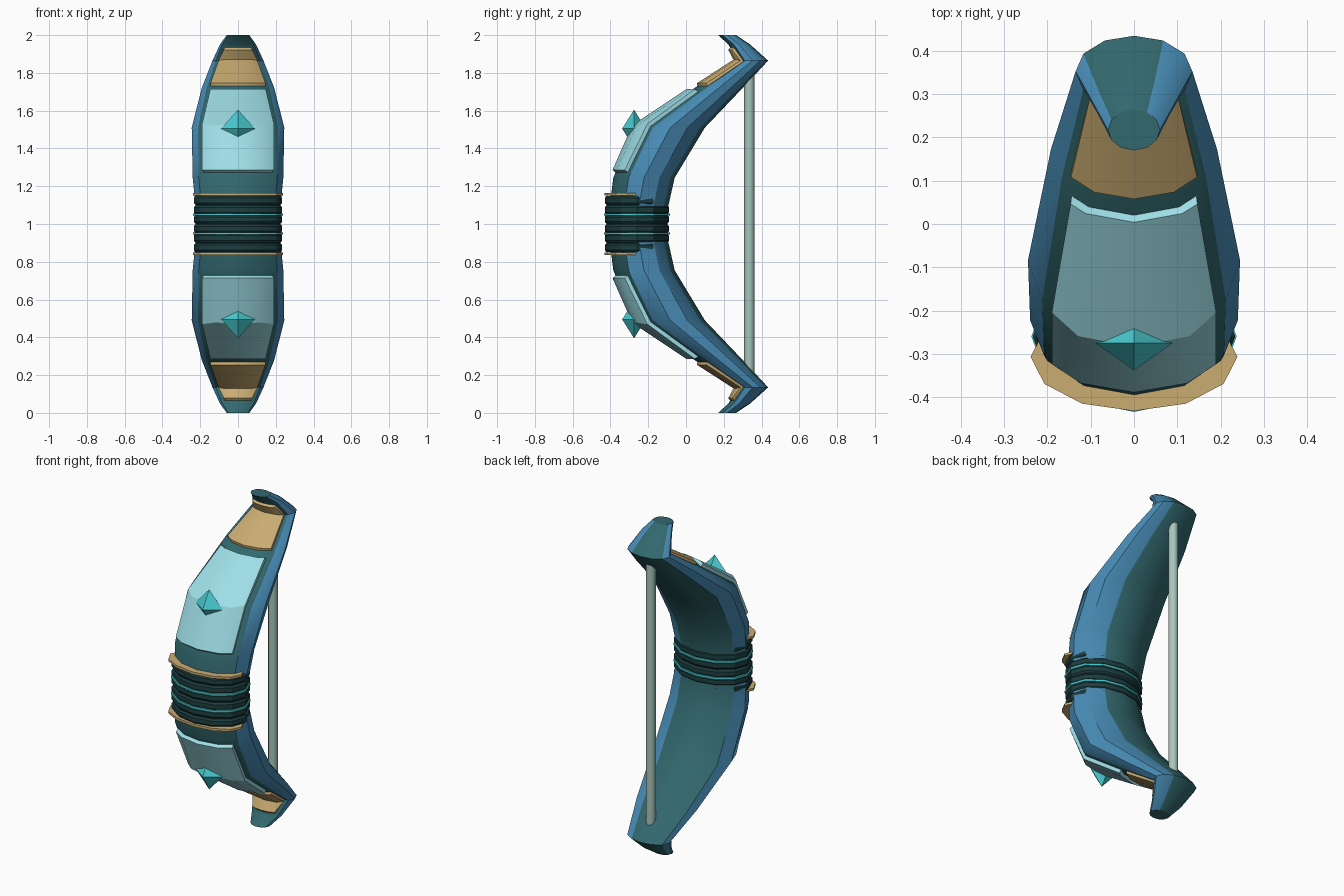
import bpy, bmesh, math
from mathutils import Matrix

SIDES = 12

old = bpy.data.objects.get("Cube")
if old:
    bpy.data.objects.remove(old)


def material(name, r, g, b):
    """Flat material from sRGB bytes, stored as linear values."""
    lin = [((c / 255 + 0.055) / 1.055) ** 2.4 for c in (r, g, b)] + [1]
    m = bpy.data.materials.new(name)
    m.use_nodes = True
    m.diffuse_color = lin
    bsdf = m.node_tree.nodes["Principled BSDF"]
    bsdf.inputs["Base Color"].default_value = lin
    return m


blue = material("limb blue", 72, 140, 182)
teal = material("deep teal", 50, 104, 110)
ice = material("pale ice panel", 160, 224, 233)
tan = material("tan trim", 202, 172, 114)
dark = material("dark grip wrap", 29, 62, 64)
cyan = material("bright cyan", 72, 204, 210)
cord = material("pale cord", 168, 198, 189)


def finish(name, bm, mats, angle=30):
    bmesh.ops.recalc_face_normals(bm, faces=bm.faces)
    mesh = bpy.data.meshes.new(name)
    bm.to_mesh(mesh)
    bm.free()
    for m in mats:
        mesh.materials.append(m)
    ob = bpy.data.objects.new(name, mesh)
    bpy.context.collection.objects.link(ob)
    if angle:
        bpy.ops.object.select_all(action="DESELECT")
        ob.select_set(True)
        bpy.context.view_layer.objects.active = ob
        bpy.ops.object.shade_smooth_by_angle(angle=math.radians(angle))
    return ob


def loft(rings):
    """Skin level ellipses (z, front y, back y, half width); return faces by span."""
    bm = bmesh.new()
    loops = []
    for z, front, back, w in rings:
        mid, ry = (front + back) / 2, (back - front) / 2
        turn = [2 * math.pi * j / SIDES for j in range(SIDES)]
        loops.append([bm.verts.new((w * math.cos(a), mid + ry * math.sin(a), z)) for a in turn])
    spans = []
    for lo, hi in zip(loops, loops[1:]):
        spans.append([bm.faces.new((lo[j], lo[(j + 1) % SIDES], hi[(j + 1) % SIDES], hi[j]))
                      for j in range(SIDES)])
    caps = [bm.faces.new(loops[0][::-1]), bm.faces.new(loops[-1])]
    return bm, spans, caps


# Curved body: upper limb sections, mirrored for the lower limb
upper = [
    (1.0, -0.415, -0.115, 0.215),
    (1.245, -0.385, -0.06, 0.24),
    (1.51, -0.268, 0.10, 0.245),
    (1.72, 0.045, 0.30, 0.192),
    (1.865, 0.27, 0.435, 0.135),
    (1.95, 0.225, 0.34, 0.096),
    (2.0, 0.17, 0.265, 0.06),
]
lower = [(2 - z, f, b, w) for z, f, b, w in upper[:0:-1]]
bm, spans, caps = loft(lower + upper)
BACK, FRONT = range(2, 5), range(7, 11)
for span in spans:
    for j, face in enumerate(span):
        face.material_index = 1 if j in BACK or j in FRONT else 0
for cap in caps:
    cap.material_index = 1
bm.normal_update()

# Raised front panels: pale ones near the grip, tan ones near the tips
n = len(spans)
for first, border, lift, slot in ((7, 0.03, 0.02, 2), (9, 0.018, 0.014, 3)):
    for pair in ((first, first + 1), (n - 1 - first, n - 2 - first)):
        region = [spans[i][j] for i in pair for j in FRONT]
        bmesh.ops.inset_region(bm, faces=region, thickness=border, use_even_offset=True)
        for face in region:
            face.material_index = slot
        bmesh.ops.inset_region(bm, faces=region, thickness=0.006, depth=lift, use_even_offset=True)
finish("bow_body", bm, [blue, teal, ice, tan])

# Ribbed grip wrap
rings = []
for k in range(6):
    z = 0.85 + 0.05 * k
    rings += [(z + dz, -0.43 + s, -0.09 - s, 0.234 - s)
              for dz, s in ((0.002, 0.008), (0.012, 0), (0.038, 0), (0.048, 0.008))]
finish("grip_wrap", loft(rings)[0], [dark])


def band(name, z, front, back, w, half, mat):
    rows = [(z - half, front, back, w), (z + half, front, back, w)]
    finish(name, loft(rows)[0], [mat])


# Bands above and below the middle, and a gem on each limb
for side, label in ((1, "upper"), (-1, "lower")):
    band(label + "_grip_stripe", 1 + side * 0.05, -0.434, -0.086, 0.237, 0.006, cyan)
    band(label + "_trim_ring", 1 + side * 0.158, -0.432, -0.182, 0.239, 0.007, tan)
    gem = bmesh.new()
    for tip in (1, -1):
        bmesh.ops.create_cone(gem, segments=4, radius1=1, radius2=0, depth=1, cap_ends=False,
                              matrix=Matrix.Diagonal((1, 1, tip, 1)) @ Matrix.Translation((0, 0, 0.5)))
    bmesh.ops.remove_doubles(gem, verts=gem.verts, dist=0.001)
    gem.transform(Matrix.Translation((0, -0.275, 1 + side * 0.505))
                  @ Matrix.Diagonal((0.09, 0.063, 0.1, 1)))
    finish(label + "_gem", gem, [cyan], angle=0)

# Straight string between the limb tips
string = bmesh.new()
bmesh.ops.create_cone(string, segments=SIDES, radius1=0.027, radius2=0.027, depth=1.6,
                      cap_ends=True, matrix=Matrix.Translation((0, 0.335, 1)))
finish("bow_string", string, [cord], angle=40)
